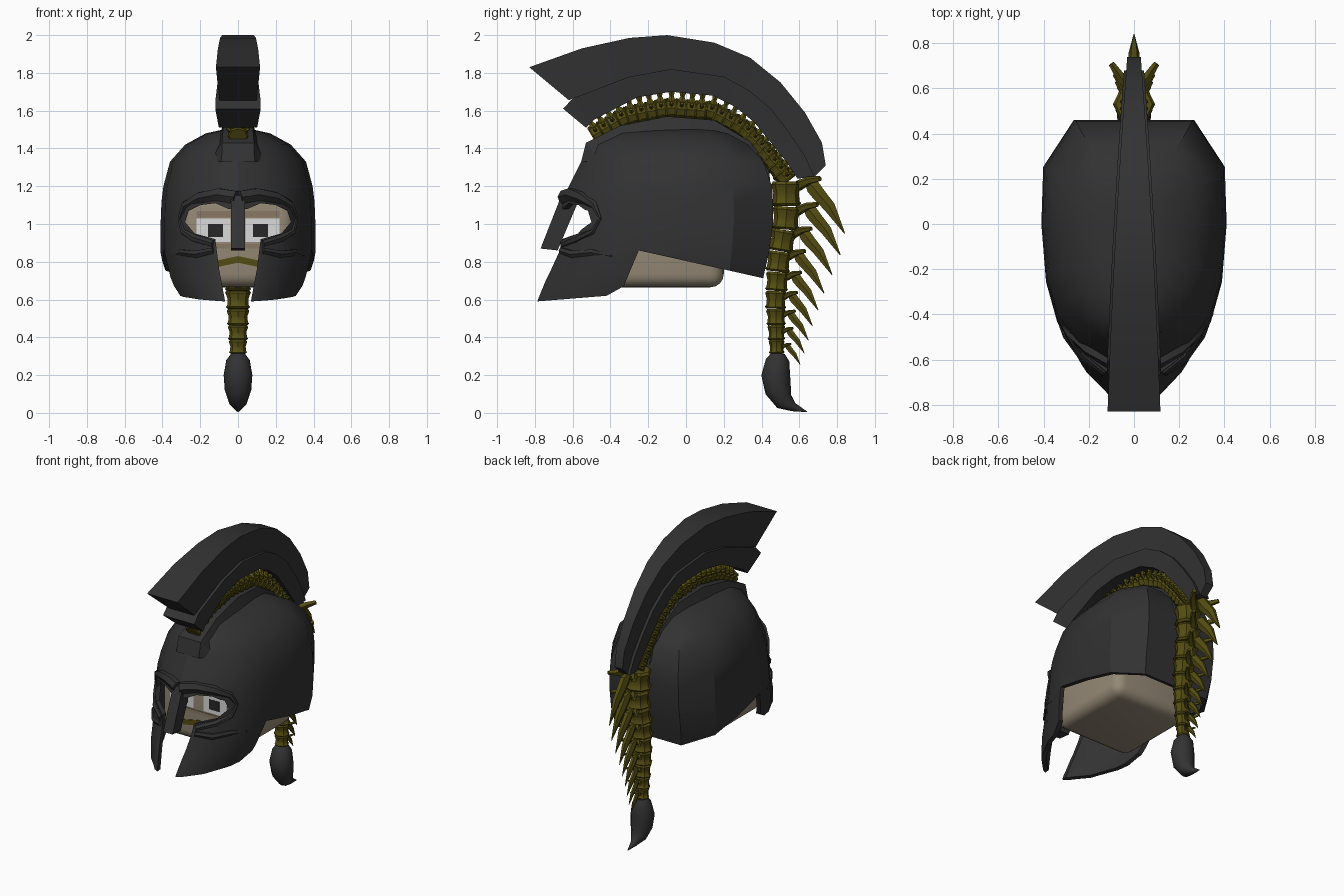
import bpy, bmesh, math
from mathutils import Vector
from mathutils.bvhtree import BVHTree

if "Cube" in bpy.data.objects:
    bpy.data.objects.remove(bpy.data.objects["Cube"])

X, Y = Vector((1, 0, 0)), Vector((0, 1, 0))


def material(name, color):
    m = bpy.data.materials.new(name)
    m.use_nodes = True
    m.diffuse_color = (*color, 1)
    bsdf = next(n for n in m.node_tree.nodes if n.type == 'BSDF_PRINCIPLED')
    bsdf.inputs["Base Color"].default_value = (*color, 1)
    return m


IRON = material("dark iron", (0.032, 0.032, 0.032))
BONE = material("olive bone", (0.09, 0.075, 0.006))
SKIN = material("tan skin", (0.3, 0.25, 0.18))
BROW = material("brown brow", (0.25, 0.19, 0.13))
WHITE = material("eye white", (0.7, 0.7, 0.7))
PUPIL = material("pupil black", (0.02, 0.02, 0.02))


def loft(bm, rings, cap_start=True, cap_end=True):
    """Join closed rings of points into a skin."""
    vs = [[bm.verts.new(p) for p in r] for r in rings]
    for a, b in zip(vs, vs[1:]):
        for i in range(len(a)):
            j = (i + 1) % len(a)
            bm.faces.new((a[i], a[j], b[j], b[i]))
    if cap_start:
        bm.faces.new(vs[0][::-1])
    if cap_end:
        bm.faces.new(vs[-1])


def tube(bm, pts, radii, sides=8, ref=X, flat=1.0):
    """Round skin along a path; flat scales it along ref."""
    rings = []
    for i, p in enumerate(pts):
        t = (pts[min(i + 1, len(pts) - 1)] - pts[max(i - 1, 0)]).normalized()
        side = (ref - t * ref.dot(t)).normalized()
        up = side.cross(t)
        angles = [math.tau * k / sides for k in range(sides)]
        rings.append([p + (side * math.cos(a) * flat + up * math.sin(a)) * radii[i] for a in angles])
    loft(bm, rings)


def smooth(ob, angle):
    bpy.ops.object.select_all(action='DESELECT')
    ob.select_set(True)
    bpy.context.view_layer.objects.active = ob
    bpy.ops.object.shade_smooth_by_angle(angle=math.radians(angle))


def finish(name, bm, mat, angle=30):
    bmesh.ops.recalc_face_normals(bm, faces=bm.faces)
    me = bpy.data.meshes.new(name)
    bm.to_mesh(me)
    bm.free()
    me.materials.append(mat)
    ob = bpy.data.objects.new(name, me)
    bpy.context.collection.objects.link(ob)
    smooth(ob, angle)
    return ob


def prism(name, outline, axis, lo, hi, mat):
    """Extrude a (y, z) outline along x, or an (x, z) outline along y."""
    bm = bmesh.new()
    place = (lambda d, a, b: Vector((d, a, b))) if axis == 'X' else (lambda d, a, b: Vector((a, d, b)))
    loft(bm, [[place(d, a, b) for a, b in outline] for d in (lo, hi)])
    return finish(name, bm, mat)


def sample(points, n, ease=0.0):
    """Points and tangents along a (y, z) polyline; ease tightens the spacing towards the end."""
    pts = [Vector((0, y, z)) for y, z in points]
    lens = [(b - a).length for a, b in zip(pts, pts[1:])]
    out = []
    for i in range(n):
        f = i / (n - 1)
        d, k = sum(lens) * f * (1 + ease - ease * f), 0
        while k < len(lens) - 1 and d > lens[k]:
            d -= lens[k]
            k += 1
        out.append(pts[k].lerp(pts[k + 1], d / lens[k]))
    return [(p, (out[min(i + 1, n - 1)] - out[max(i - 1, 0)]).normalized()) for i, p in enumerate(out)]


# Helmet shell: one plan shape scaled at each height
plan = [(0, -1), (.3, -.94), (.6, -.81), (.83, -.61), (.95, -.36), (1, 0), (.98, .55), (.65, 1), (0, 1)]
plan += [(-x, y) for x, y in plan[-2:0:-1]]
levels = [(.55, .32, .83, .38), (.62, .35, .81, .39), (.72, .385, .77, .41), (.85, .41, .71, .44),
          (1, .41, .68, .46), (1.12, .405, .66, .46), (1.2, .395, .62, .455), (1.33, .36, .555, .41),
          (1.42, .28, .51, .33), (1.48, .17, .41, .22), (1.5, .08, .25, .12)]
bm = bmesh.new()
loft(bm, [[Vector((x * w, y * (f if y < 0 else b), z)) for x, y in plan] for z, w, f, b in levels], cap_start=False)
bvh = BVHTree.FromBMesh(bm)
helmet = finish("helmet_shell", bm, IRON)

# Cutters: lower rim with cheek shape, then the eye and mouth opening
rim = prism("rim_cutter", [(.7, .66), (.4, .715), (-.25, .86), (-.33, .67), (-.42, .62), (-.79, .59),
                           (-1, .58), (-1, .4), (.7, .4)], 'X', -1, 1, IRON)
half = [(.05, 1.08), (.12, 1.11), (.2, 1.1), (.26, 1.07), (.28, 1.01), (.23, .95), (.12, .92),
        (.1, .76), (.07, .6), (.07, .45)]
opening = prism("face_cutter", half + [(-x, z) for x, z in half[::-1]], 'Y', -1.2, -.2, IRON)
solid = helmet.modifiers.new("thickness", 'SOLIDIFY')
solid.thickness, solid.offset = .03, -1
for cutter in (rim, opening):
    cutter.hide_render = True
    cut = helmet.modifiers.new("cut", 'BOOLEAN')
    cut.object, cut.operation, cut.solver = cutter, 'DIFFERENCE', 'EXACT'
deps = bpy.context.evaluated_depsgraph_get()
cut_mesh = bpy.data.meshes.new_from_object(helmet.evaluated_get(deps))
helmet.modifiers.clear()
helmet.data = cut_mesh
for cutter in (rim, opening):
    bpy.data.objects.remove(cutter)
smooth(helmet, 50)


# Raised ridges laid on the shell, on both sides
def ridge(name, path, radii):
    bm = bmesh.new()
    for s in (1, -1):
        pts = [bvh.ray_cast(Vector((x * s, -2, z)), Y)[0] for x, z in path]
        tube(bm, pts, radii, 6, Y, .9)
    finish(name, bm, IRON, 40)


ridge("brow_ridge", [(.01, 1.14), (.1, 1.155), (.2, 1.14), (.28, 1.1), (.31, 1.03)], [.04, .038, .032, .022, .01])
ridge("eye_rim", [(.31, 1.03), (.29, .96), (.23, .925), (.13, .895)], [.01, .016, .022, .02])
ridge("cheek_ridge", [(.13, .86), (.22, .84), (.3, .85), (.35, .83)], [.018, .022, .018, .004])

# Nose guard
prism("nose_guard", [(-.58, 1.18), (-.66, 1.15), (-.77, .87), (-.68, .86), (-.57, 1.12)], 'X', -.036, .036, IRON)


# Arched bands: ridge on the dome, crest holder and crest
def crest_width(y):
    t = y + .83
    return .117 - .035 * t - .013 * t * t


def arch(name, outer, inner, extra_out, extra_in):
    bm = bmesh.new()
    rings = []
    for (oy, oz), (iy, iz) in zip(outer, inner):
        wo, wi = crest_width(oy) + extra_out, crest_width(iy) + extra_in
        rings.append([Vector(p) for p in ((wo, oy, oz), (-wo, oy, oz), (-wi, iy, iz), (wi, iy, iz))])
    loft(bm, rings)
    finish(name, bm, IRON, 25)


holder_top = [(-.65, 1.61), (-.6, 1.665), (-.3, 1.78), (-.08, 1.82), (.2, 1.78), (.33, 1.71), (.45, 1.61),
              (.55, 1.48), (.63, 1.36), (.68, 1.25)]
holder_base = [(-.53, 1.51), (-.49, 1.55), (-.26, 1.67), (-.08, 1.7), (.14, 1.68), (.26, 1.62), (.36, 1.54),
               (.45, 1.43), (.53, 1.33), (.59, 1.24)]
crest_top = [(-.83, 1.83), (-.55, 1.93), (-.3, 1.985), (-.1, 2), (.15, 1.96), (.34, 1.88), (.5, 1.75),
             (.63, 1.59), (.72, 1.43), (.74, 1.31)]
crest_base = [(-.62, 1.655)] + holder_top[1:]
arch("crest", crest_top, crest_base, 0, -.01)
arch("crest_holder", holder_top, holder_base, .01, -.004)
dome_top = [(-.555, 1.33), (-.53, 1.43), (-.35, 1.52), (-.1, 1.57), (.15, 1.55), (.35, 1.43), (.44, 1.28), (.46, 1.1)]
dome_base = [(-.5, 1.33), (-.48, 1.37), (-.33, 1.42), (-.1, 1.45), (.13, 1.43), (.29, 1.35), (.38, 1.24), (.42, 1.1)]
arch("dome_ridge", dome_top, dome_base, -.02, .02)


# Spine
def vertebra(bm, p, t, r, h, flat):
    steps = [(-1, .92), (-.75, 1.05), (-.1, .88), (.6, .92), (.8, 1.05), (1, .9)]
    tube(bm, [p + t * h * a for a, _ in steps], [r * b for _, b in steps], 8, X, flat)


bm = bmesh.new()
for p, t in sample([(-.47, 1.48), (-.32, 1.57), (-.1, 1.615), (.14, 1.595), (.3, 1.51), (.42, 1.38), (.52, 1.25)], 23):
    up = X.cross(t)
    vertebra(bm, p, t, .052, .032, 1)
    tube(bm, [p + up * .03, p + up * .065, p + up * .105], [.03, .013, .026], 6)
    for s in (1, -1):
        tube(bm, [p, p + X * s * .06 + up * .03], [.02, .008], 5, Y)
finish("crown_spine", bm, BONE, 35)

bm = bmesh.new()
spikes = bmesh.new()
count = 9
for i, (p, t) in enumerate(sample([(.53, 1.16), (.53, 1.03), (.49, .8), (.475, .6), (.48, .35)], count, .3)):
    k = 1 - i / (count - 1)
    vertebra(bm, p, t, .04 + .037 * k, .036 + .028 * k, 1.15)
    # Hooked spike with a pair of side prongs
    root = p + Vector((0, .03 + .03 * k, .04 * k))
    scale = .38 + .62 * k
    reach = [(0, 0), (.045, .02), (.08, .0), (.11, -.04), (.17, -.11), (.25, -.25)]
    pts = [root + Vector((0, a, b)) * scale for a, b in reach]
    tube(spikes, pts, [v * scale for v in (.03, .026, .045, .042, .036, .003)], 6, X, .65)
    for s in (1, -1):
        prong = [root, root + Vector((s * .06, .06, .03)) * scale, root + Vector((s * .1, .12, .04)) * scale]
        tube(spikes, prong, [.03 * scale, .022 * scale, .014 * scale], 5, Vector((0, 0, 1)))
finish("hanging_spine", bm, BONE, 35)
finish("spine_spikes", spikes, BONE, 35)

# Tail tuft
bm = bmesh.new()
path = [(.488, .315), (.485, .28), (.475, .2), (.488, .12), (.52, .06), (.57, .03), (.64, .006)]
tube(bm, [Vector((0, y, z)) for y, z in path], [.035, .062, .076, .07, .05, .023, .002], 12)
finish("tail_tuft", bm, IRON, 50)

# Head
bm = bmesh.new()
bmesh.ops.create_cube(bm, size=1)
for v in bm.verts:
    v.co = Vector((v.co.x * .6, v.co.y * .63 - .115, v.co.z * .5 + .915))
bmesh.ops.bevel(bm, geom=bm.edges[:], offset=.07, segments=4, profile=.5, affect='EDGES')
finish("head", bm, SKIN, 40)


# Face plates
def plate(name, x0, x1, z0, z1, depth, mat):
    prism(name, [(x0, z0), (x1, z0), (x1, z1), (x0, z1)], 'Y', -.43 - depth, -.427, mat)


plate("brow_bar", -.22, .22, 1.035, 1.07, .004, BROW)
plate("lower_lid", -.2, .2, .87, .895, .004, BROW)
for side, s in (("left", 1), ("right", -1)):
    plate(side + "_eye", s * .04, s * .22, .905, 1.03, .003, WHITE)
    plate(side + "_pupil", s * .08, s * .16, .93, 1.0, .0045, PUPIL)
prism("mouth", [(-.12, .77), (0, .795), (.12, .77), (.12, .805), (0, .83), (-.12, .805)], 'Y', -.434, -.426, BONE)
